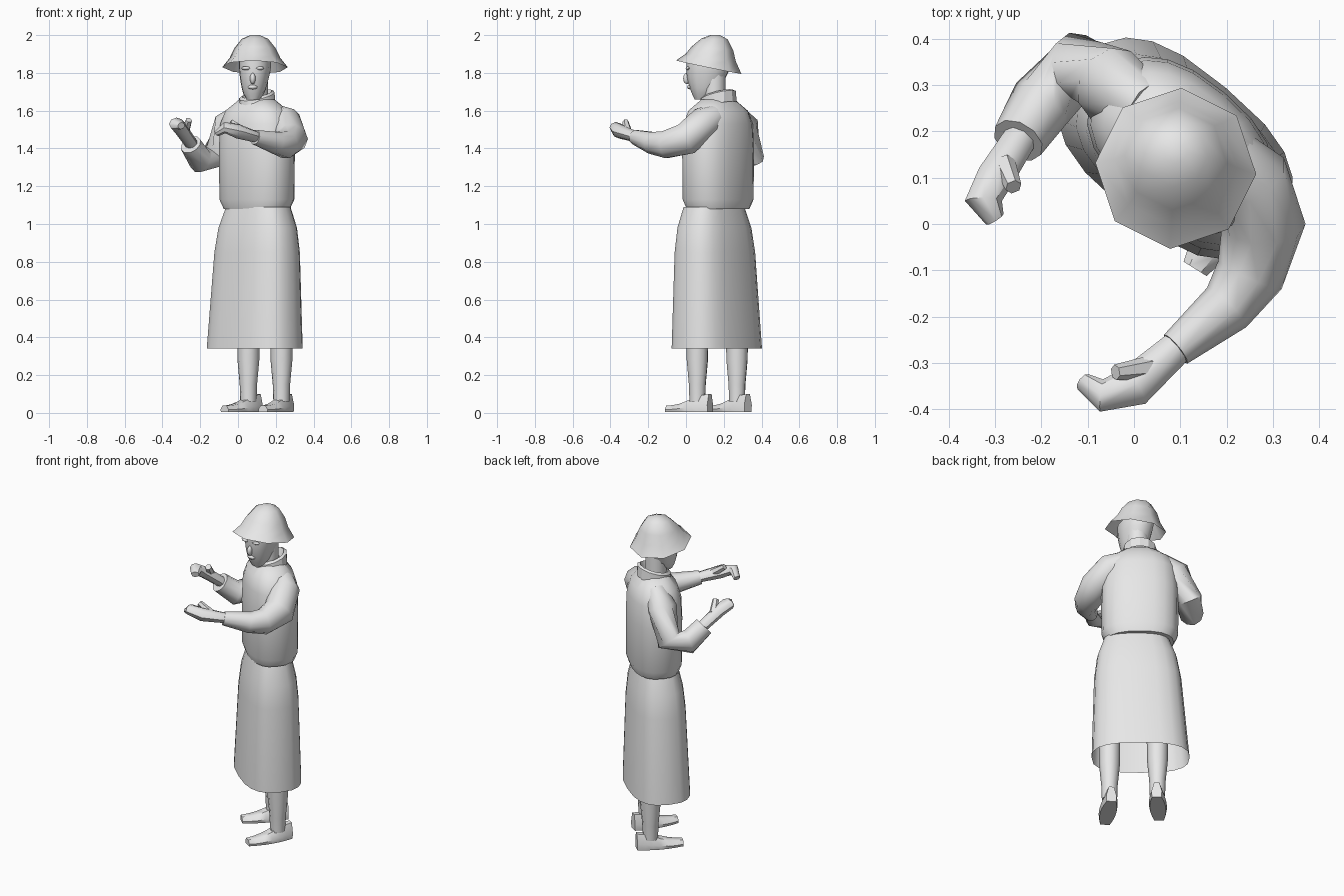
import bpy
import bmesh
from math import sin, cos, pi, tau, radians, copysign
from mathutils import Vector

cube = bpy.data.objects.get("Cube")
if cube:
    bpy.data.objects.remove(cube, do_unlink=True)

GREY = (0.8, 0.8, 0.8, 1)
grey = bpy.data.materials.new("plain grey")
grey.use_nodes = True
grey.diffuse_color = GREY
grey.node_tree.nodes["Principled BSDF"].inputs["Base Color"].default_value = GREY

# The body is turned towards its right, the head looks ahead
BODY_TURN = radians(-40)
HEAD_TURN = radians(-4)
UP = Vector((0, 0, 1))


def finish(name, bm, angle):
    """Turn a bmesh into a shaded object."""
    bmesh.ops.recalc_face_normals(bm, faces=bm.faces)
    mesh = bpy.data.meshes.new(name)
    bm.to_mesh(mesh)
    bm.free()
    mesh.materials.append(grey)
    obj = bpy.data.objects.new(name, mesh)
    bpy.context.collection.objects.link(obj)
    bpy.ops.object.select_all(action='DESELECT')
    obj.select_set(True)
    bpy.context.view_layer.objects.active = obj
    bpy.ops.object.shade_smooth_by_angle(angle=radians(angle))


def skin(name, rings, bottom=True, top=True, angle=45):
    """Join rings of points into a surface with optional end caps."""
    bm = bmesh.new()
    loops = [[bm.verts.new(point) for point in ring] for ring in rings]
    for lower, upper in zip(loops, loops[1:]):
        for i in range(len(lower)):
            bm.faces.new((lower[i - 1], lower[i], upper[i], upper[i - 1]))
    if bottom:
        bm.faces.new(loops[0])
    if top:
        bm.faces.new(loops[-1])
    finish(name, bm, angle)


def section(x, y, z, width, depth, turn=BODY_TURN, power=2, sides=16, tilt=0):
    """Level rounded-box ring, turned about z and tilted front to back."""
    ring = []
    for k in range(sides):
        c, s = cos(tau * k / sides), sin(tau * k / sides)
        u = copysign(width * abs(c) ** (2 / power), c)
        v = copysign(depth * abs(s) ** (2 / power), s)
        ring.append(Vector((x + u * cos(turn) - v * sin(turn),
                            y + u * sin(turn) + v * cos(turn),
                            z + tilt * v)))
    return ring


def tube(name, path, flatness=1, sides=10):
    """Limb along points of (x, y, z, radius)."""
    centres = [Vector(point[:3]) for point in path]
    rings = []
    for i, centre in enumerate(centres):
        ahead = centres[min(i + 1, len(centres) - 1)]
        along = (ahead - centres[max(i - 1, 0)]).normalized()
        side = along.cross(UP).normalized()
        lift = side.cross(along) * flatness
        radius = path[i][-1]
        rings.append([centre + radius * (side * cos(tau * k / sides) + lift * sin(tau * k / sides))
                      for k in range(sides)])
    skin(name, rings)


def blob(name, place, size):
    """Small squashed ball for facial features."""
    bm = bmesh.new()
    bmesh.ops.create_uvsphere(bm, u_segments=8, v_segments=6, radius=1)
    for vert in bm.verts:
        vert.co = [c * s + p for c, s, p in zip(vert.co, size, place)]
    finish(name, bm, 60)


# Long skirt, flaring from the waist and open at the hem
skirt = [(.34, .275), (.85, .245), (.98, .225), (1.09, .185)]
skin("skirt", [section(.08 + .025 * z, .17 - .02 * z, z, w, w * .62, power=2.7, sides=20)
               for z, w in skirt], bottom=False, top=False)

# Tunic body with sloping shoulders
tunic = [(1.08, .19), (1.13, .215), (1.4, .218), (1.53, .21), (1.6, .18), (1.66, .1)]
skin("tunic", [section(.1, .17, z, w, w * .68, power=2.4, sides=20) for z, w in tunic])

# Folded collar and neck
collar = [(1.62, .1), (1.68, .095), (1.69, .08), (1.65, .06)]
skin("collar", [section(.1, .17, z, r, r, sides=12, tilt=.3) for z, r in collar],
     bottom=False, top=False, angle=30)
skin("neck", [section(.1, .15, z, .06, .06, sides=12) for z in (1.6, 1.8)])

# Head, widening from the chin up to the brow
head = []
for k in range(8):
    rise = min(.05 + k / 6, 1)
    depth = .12 * rise ** .4
    head.append(section(.08 + .01 * rise, depth + .05 * (1 - rise) ** 2, 1.66 + .03 * k,
                        .086 * rise ** .3, depth, turn=HEAD_TURN, power=2.2, sides=14))
skin("head", head)
FACE = .078
blob("nose", (FACE, .005, 1.77), (.015, .02, .03))
blob("lips", (FACE, .02, 1.725), (.026, .014, .012))
for side in (-1, 1):
    blob("brow", (FACE + side * .035, .012, 1.825), (.026, .014, .01))

# Flared hat, its brim higher at the front
hat = [(1.83, .174), (1.88, .134), (1.93, .11), (1.98, .07), (2, .025)]
skin("hat", [section(.09, .12 + (z - 1.83) / 5, z, r, r, turn=HEAD_TURN, sides=8,
                     tilt=(z - 2) * 1.2) for z, r in hat], bottom=False, angle=50)

# Left arm reaching across the front
tube("left_sleeve", [(.18, .17, 1.58, .06), (.25, .1, 1.54, .085), (.28, 0, 1.45, .09),
                     (.25, -.11, 1.42, .075), (.2, -.18, 1.43, .06), (.09, -.27, 1.46, .04)])
tube("left_hand", [(.1, -.26, 1.46, .035), (0, -.35, 1.49, .045),
                   (-.07, -.37, 1.51, .035), (-.11, -.34, 1.48, .02)], flatness=.85, sides=8)
tube("left_thumb", [(.03, -.31, 1.49, .025), (-.04, -.32, 1.54, .017)], sides=6)

# Right arm bent sharply at the elbow, hand raised
tube("right_sleeve", [(.03, .25, 1.59, .06), (-.05, .3, 1.52, .085), (-.12, .34, 1.36, .075),
                      (-.2, .26, 1.34, .07), (-.25, .18, 1.42, .058)])
tube("right_hand", [(-.23, .21, 1.4, .035), (-.3, .1, 1.5, .04),
                    (-.325, .05, 1.53, .04), (-.3, .01, 1.52, .022)], flatness=.85, sides=8)
tube("right_thumb", [(-.28, .13, 1.49, .025), (-.26, .08, 1.55, .018)], sides=6)

# Bare legs and feet, toes pointing where the body faces
leg = [(.06, .043), (.15, .046), (.28, .058), (.7, .065)]
for name, x, y, heading in (("right", .055, .27, -43), ("left", .23, .06, -32)):
    skin(name + "_leg", [section(x, y, z, r, r, sides=10) for z, r in leg])
    turn = radians(heading)
    ahead = Vector((sin(turn), -cos(turn), 0))
    across = ahead.cross(UP)
    foot = []
    for k in range(7):
        t = k / 6
        base = Vector((x, y, .004)) + ahead * (.265 * t - .08)
        half = across * .05 * sin(pi * (.2 + .6 * t))
        high = UP * (.035 + .06 * cos(1.5 * t) ** 3)
        foot.append([base + half * u + high * v for u, v in
                     ((-.9, 0), (-1, .4), (-.5, 1), (.5, 1), (1, .4), (.9, 0))])
    skin(name + "_foot", foot, angle=50)
